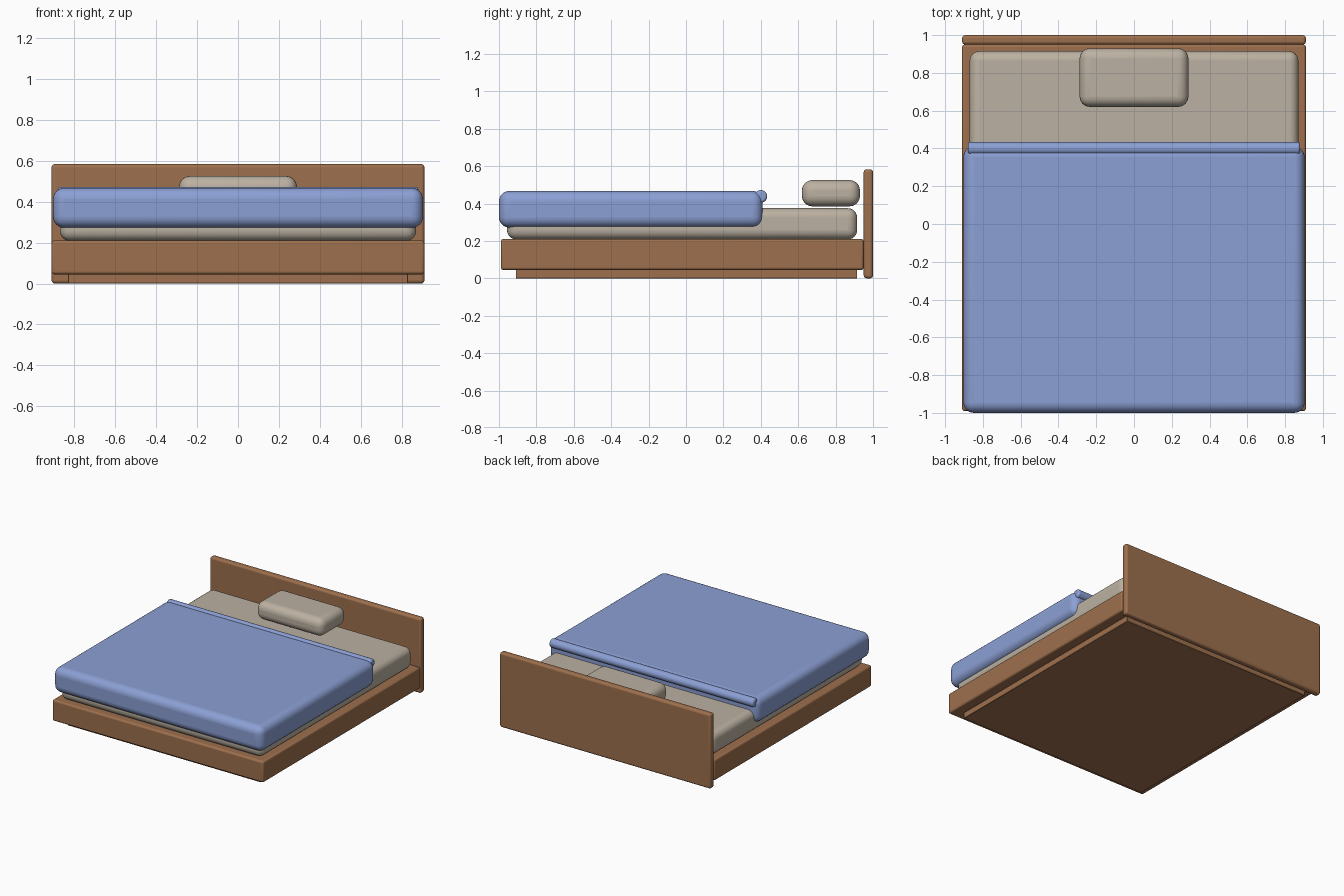
import bpy
import math

old = bpy.data.objects.get("Cube")
if old:
    bpy.data.objects.remove(old, do_unlink=True)


def material(name, colour):
    mat = bpy.data.materials.new(name)
    mat.use_nodes = True
    mat.diffuse_color = (*colour, 1)
    mat.node_tree.nodes["Principled BSDF"].inputs["Base Color"].default_value = (*colour, 1)
    return mat


wood = material("warm wood", (0.34, 0.162, 0.075))
linen = material("beige linen", (0.50, 0.44, 0.36))
blue = material("blue fabric", (0.26, 0.35, 0.66))


def finish(obj, name, mat, bevel, segments):
    obj.name = name
    obj.data.materials.append(mat)
    mod = obj.modifiers.new("rounded edges", "BEVEL")
    mod.width = bevel
    mod.segments = segments
    mod.limit_method = "ANGLE"
    bpy.ops.object.shade_smooth_by_angle(angle=math.radians(35))


def rounded_box(name, mat, half_x, y, z, bevel, segments=6):
    """Box centred on x, spanning the given y and z ranges."""
    bpy.ops.mesh.primitive_cube_add(
        size=1, location=(0, (y[0] + y[1]) / 2, (z[0] + z[1]) / 2))
    obj = bpy.context.object
    obj.scale = (2 * half_x, y[1] - y[0], z[1] - z[0])
    bpy.ops.object.transform_apply(location=False, rotation=False, scale=True)
    finish(obj, name, mat, bevel, segments)


# Wooden frame
rounded_box("plinth", wood, 0.83, (-0.91, 0.915), (0, 0.06), 0.002, 1)
rounded_box("bed_frame", wood, 0.91, (-0.99, 0.95), (0.045, 0.21), 0.014, 4)
rounded_box("headboard", wood, 0.91, (0.95, 1.0), (0, 0.583), 0.016, 4)

# Bedding
rounded_box("mattress", linen, 0.87, (-0.957, 0.915), (0.208, 0.375), 0.05)
rounded_box("pillow", linen, 0.288, (0.62, 0.93), (0.385, 0.525), 0.055)
rounded_box("blanket", blue, 0.903, (-1.0, 0.41), (0.272, 0.467), 0.055)

# Rolled hem of the blanket
bpy.ops.mesh.primitive_cylinder_add(
    vertices=24, radius=0.034, depth=1.76, location=(0, 0.4, 0.438),
    rotation=(0, math.pi / 2, 0))
finish(bpy.context.object, "blanket_roll", blue, 0.014, 4)
